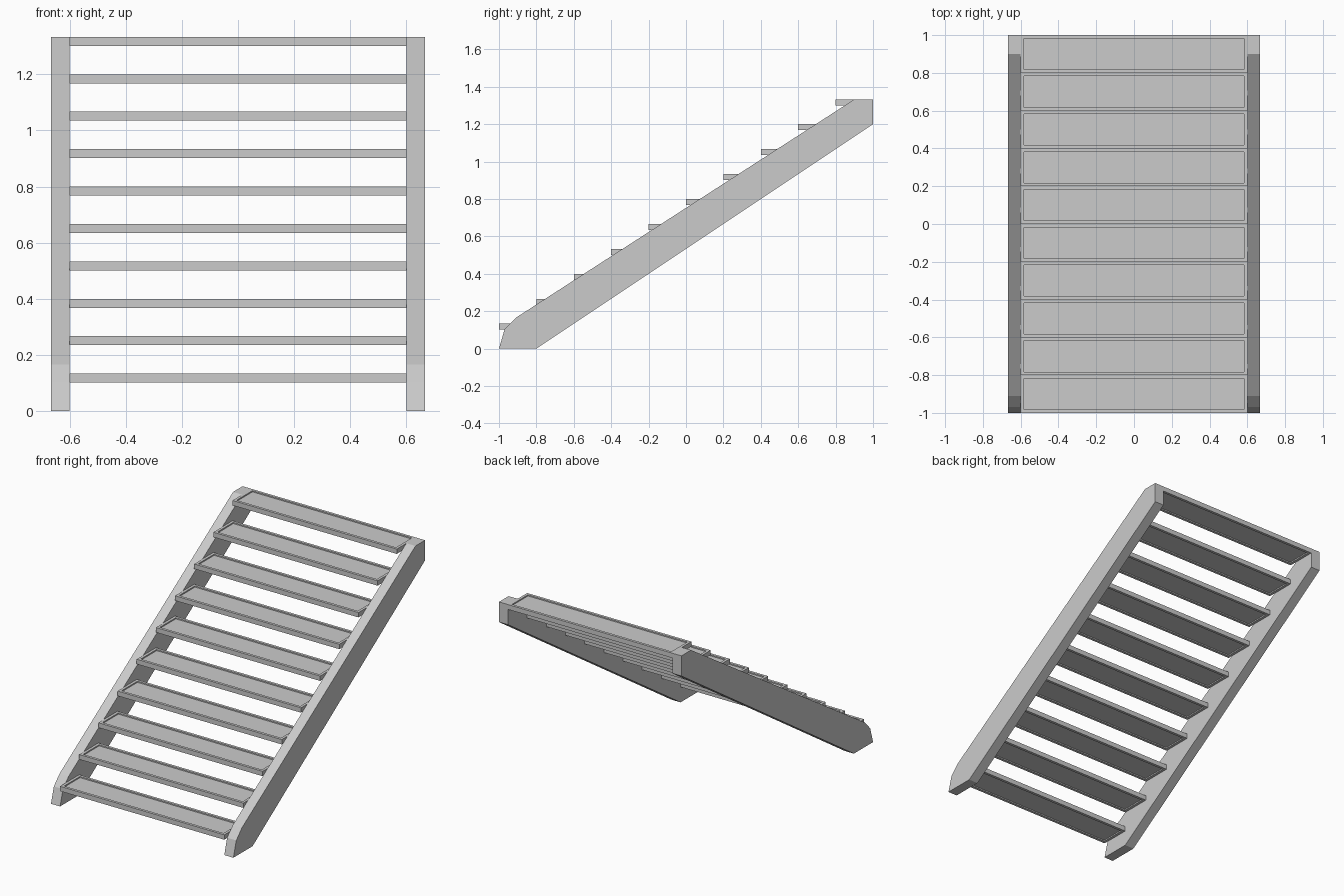
import bpy, bmesh

if "Cube" in bpy.data.objects:
    bpy.data.objects.remove(bpy.data.objects["Cube"])

INNER, OUTER = 0.6, 0.6667      # stringer inner / outer x
RISE, RUN, THICK = 1.3333 / 10, 0.2, 0.032


def finish(name, bm):
    bmesh.ops.recalc_face_normals(bm, faces=bm.faces)
    mesh = bpy.data.meshes.new(name)
    bm.to_mesh(mesh)
    bm.free()
    obj = bpy.data.objects.new(name, mesh)
    bpy.context.collection.objects.link(obj)
    return obj


# Side stringers: one side profile (y, z) extruded in x
PROFILE = [(-1, 0), (-0.8, 0), (1, 1.2), (1, 1.3333),
           (0.9, 1.3333), (-0.91, 0.165), (-0.97, 0.103)]


def stringer(name, x0, x1):
    bm = bmesh.new()
    face = bm.faces.new([bm.verts.new((x0, y, z)) for y, z in PROFILE])
    ext = bmesh.ops.extrude_face_region(bm, geom=[face])
    verts = [g for g in ext["geom"] if isinstance(g, bmesh.types.BMVert)]
    bmesh.ops.translate(bm, verts=verts, vec=(x1 - x0, 0, 0))
    return finish(name, bm)


stringer("stringer_right", INNER, OUTER)
stringer("stringer_left", -OUTER, -INNER)


# Treads: thin boards with a shallow recessed panel above and below
def tread(i):
    bm = bmesh.new()
    bmesh.ops.create_cube(bm, size=1)
    bmesh.ops.scale(bm, vec=(2 * INNER, RUN, THICK), verts=bm.verts)
    bmesh.ops.translate(bm, verts=bm.verts,
                        vec=(0, -1 + RUN * (i + 0.5), RISE * (i + 1) - THICK / 2))
    bm.normal_update()
    for f in [f for f in bm.faces if abs(f.normal.z) > 0.9]:
        n = f.normal.copy()
        bmesh.ops.inset_region(bm, faces=[f], thickness=0.025)
        ext = bmesh.ops.extrude_discrete_faces(bm, faces=[f])
        bmesh.ops.translate(bm, verts=ext["faces"][0].verts, vec=-n * 0.008)
    return finish(f"tread_{i + 1:02d}", bm)


for i in range(10):
    tread(i)
